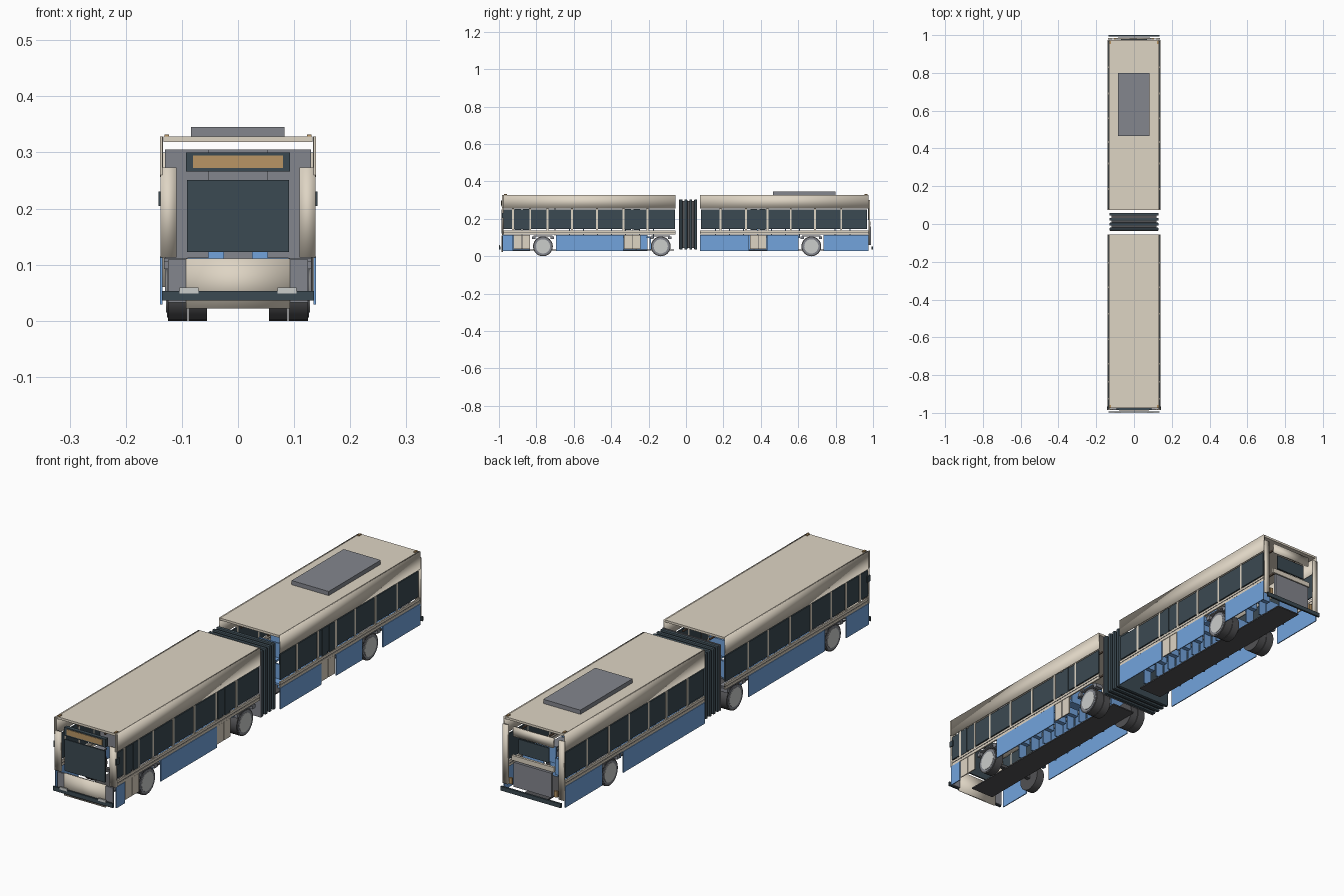
import bpy, bmesh
from math import pi

if "Cube" in bpy.data.objects:
    bpy.data.objects.remove(bpy.data.objects["Cube"])


def material(name, r, g, b):
    m = bpy.data.materials.new(name)
    m.use_nodes = True
    m.diffuse_color = (r, g, b, 1)
    node = next(n for n in m.node_tree.nodes if n.type == "BSDF_PRINCIPLED")
    node.inputs["Base Color"].default_value = (r, g, b, 1)
    return m


CREAM = material("cream paint", 0.73, 0.66, 0.55)
BLUE = material("blue paint", 0.17, 0.37, 0.72)
GLASS = material("dark slate glass", 0.044, 0.068, 0.084)
GREY = material("mid grey", 0.23, 0.24, 0.27)
RUBBER = material("charcoal rubber", 0.085, 0.085, 0.09)
HUB = material("light grey", 0.6, 0.61, 0.6)
AMBER = material("amber", 0.48, 0.3, 0.13)
BROWN = material("dark brown", 0.15, 0.1, 0.07)


def finish(name, bm, mat):
    mesh = bpy.data.meshes.new(name)
    bm.to_mesh(mesh)
    bm.free()
    mesh.materials.append(mat)
    obj = bpy.data.objects.new(name, mesh)
    bpy.context.collection.objects.link(obj)
    return obj


def box(name, mat, x, y, z, bevel=0, soft=False):
    """Box spanning the given (low, high) ranges."""
    bm = bmesh.new()
    bmesh.ops.create_cube(bm, size=1)
    for v in bm.verts:
        v.co = [sum(r) / 2 + c * (r[1] - r[0]) for r, c in zip((x, y, z), v.co)]
    for f in bm.faces:
        f.smooth = soft
    obj = finish(name, bm, mat)
    if bevel:
        mod = obj.modifiers.new("bevel", "BEVEL")
        mod.width = bevel
        mod.segments = 2


def both(name, mat, x, y, z, soft=False):
    """Matching boxes on the left and the right."""
    box("left_" + name, mat, x, y, z, soft=soft)
    box("right_" + name, mat, (-x[1], -x[0]), y, z, soft=soft)


def disc(name, mat, r, x, y, z):
    bm = bmesh.new()
    bmesh.ops.create_cone(bm, cap_ends=True, segments=24, radius1=r, radius2=r, depth=x[1] - x[0])
    for v in bm.verts:
        v.co = (sum(x) / 2 + v.co.z, y + v.co.x, z + v.co.y)
    obj = finish(name, bm, mat)
    bpy.context.view_layer.objects.active = obj
    obj.select_set(True)
    bpy.ops.object.shade_smooth_by_angle(angle=pi / 5)
    obj.select_set(False)


def side(name, mat, sign, depth, y, z):
    """Thin plate on one flank; depth is the outer face's distance from the centre."""
    x = sorted((sign * (depth - 0.004), sign * depth))
    box(name, mat, x, y, z)


# Roofs, cornices, body rails, floors and handrails of the two cars
CARS = {"front": (-0.975, -0.055), "rear": (0.075, 0.975)}
for car, span in CARS.items():
    box(car + "_roof", CREAM, (-0.133, 0.133), span, (0.319, 0.328))
    both(car + "_cornice", CREAM, (0.134, 0.139), span, (0.256, 0.328), soft=True)
    both(car + "_waist_rail", CREAM, (0.132, 0.138), span, (0.116, 0.126))
    both(car + "_waist_line", RUBBER, (0.132, 0.137), span, (0.127, 0.13))
    both(car + "_sill_rail", CREAM, (0.132, 0.138), span, (0.13, 0.139))
    box(car + "_aisle_floor", RUBBER, (-0.053, 0.053), (span[0] + 0.025, span[1] - 0.01), (0.031, 0.036))
    both(car + "_handrail", BROWN, (0.058, 0.064), (span[0] + 0.03, span[1] - 0.01), (0.294, 0.3))

# Side windows between cream pillars
PANES = {"front": (-0.982, -0.925, -0.835, -0.74, -0.61, -0.475, -0.335, -0.205, -0.055),
         "rear": (0.075, 0.185, 0.32, 0.435, 0.56, 0.69, 0.83, 0.972)}
for car, edges in PANES.items():
    for a, b in zip(edges, edges[1:]):
        both(car + "_window", GLASS, (0.131, 0.136), (a + 0.004, b - 0.004), (0.146, 0.25))
    for a in edges[1:-1]:
        both(car + "_window_pillar", CREAM, (0.131, 0.137), (a - 0.005, a + 0.005), (0.138, 0.256))

# Doors on the left flank
for y in (-0.877, -0.287, 0.386):
    for s in (-1, 1):
        leaf = sorted((y + s * 0.002, y + s * 0.044))
        side("door_leaf", CREAM, 1, 0.137, leaf, (0.04, 0.115))
        side("door_glass", GLASS, 1, 0.138, (leaf[0] + 0.004, leaf[1] - 0.004), (0.14, 0.252))
    side("door_gap", RUBBER, 1, 0.1345, (y - 0.002, y + 0.002), (0.04, 0.25))

# Blue skirts, broken by wheels and doors
LEFT_SKIRTS = ((-0.98, -0.925), (-0.695, -0.335), (0.075, 0.338), (0.434, 0.602), (0.735, 0.975))
RIGHT_SKIRTS = ((-0.98, -0.835), (-0.695, -0.205), (0.075, 0.602), (0.735, 0.975))
for sign, spans in ((1, LEFT_SKIRTS), (-1, RIGHT_SKIRTS)):
    for y in spans:
        side("skirt", BLUE, sign, 0.139, y, (0.029, 0.115))

# Wheels: single in front, twin behind, with stepped arches
for y, twin in ((-0.765, False), (-0.135, True), (0.67, True)):
    for s in (-1, 1):
        def across(a, b):
            return sorted((s * a, s * b))
        disc("tyre", RUBBER, 0.053, across(0.09, 0.125), y, 0.053)
        disc("wheel_rim", GREY, 0.047, across(0.12, 0.1265), y, 0.053)
        disc("hub_plate", HUB, 0.038, across(0.12, 0.128), y, 0.053)
        if twin:
            disc("inner_tyre", RUBBER, 0.053, across(0.055, 0.088), y, 0.053)
        box("wheel_arch_top", GREY, across(0.09, 0.132), (y - 0.05, y + 0.05), (0.107, 0.112))
        for e in (-1, 1):
            box("wheel_arch_shoulder", GREY, across(0.1, 0.132),
                sorted((y + e * 0.04, y + e * 0.058)), (0.092, 0.107))
    box("axle", RUBBER, (-0.1, 0.1), (y - 0.008, y + 0.008), (0.047, 0.06))

# Seat rows on blue plinths, behind a grey cab partition
ROWS = [-0.66 + 0.075 * i for i in range(7)] + [0.12 + 0.075 * i for i in range(7)] + [0.76, 0.84]
for y in ROWS:
    both("seat_cushion", BLUE, (0.025, 0.12), (y, y + 0.036), (0.098, 0.106))
    both("seat_back", BLUE, (0.025, 0.12), (y + 0.034, y + 0.04), (0.098, 0.165))
    both("seat_plinth", BLUE, (0.03, 0.065), (y + 0.016, y + 0.022), (0.036, 0.098))
both("cab_partition", GREY, (0.053, 0.13), (-0.702, -0.699), (0.112, 0.305))

# Bellows joint with grey bulkhead
box("bellows_core", RUBBER, (-0.12, 0.12), (-0.025, 0.055), (0.043, 0.296))
for i in range(4):
    y = -0.034 + i * 0.026
    box("bellows_rib", GLASS, (-0.13, 0.13), (y, y + 0.015), (0.035, 0.304), bevel=0.004)
box("front_bulkhead", GREY, (-0.13, 0.13), (-0.038, -0.035), (0.036, 0.305))

# Front face
both("front_corner_pillar", CREAM, (0.11, 0.138), (-0.984, -0.976), (0.113, 0.273), soft=True)
both("front_upper_post", CREAM, (0.135, 0.139), (-0.985, -0.975), (0.26, 0.328))
box("windscreen", GLASS, (-0.091, 0.091), (-0.986, -0.98), (0.123, 0.251))
box("destination_box", GLASS, (-0.093, 0.093), (-0.986, -0.97), (0.266, 0.3))
box("destination_display", AMBER, (-0.08, 0.08), (-0.988, -0.985), (0.272, 0.295))
box("front_panel", CREAM, (-0.093, 0.093), (-0.986, -0.978), (0.022, 0.111), soft=True)
both("headlight_panel", GREY, (0.093, 0.125), (-0.984, -0.977), (0.033, 0.109))
box("front_bumper", GLASS, (-0.135, 0.135), (-0.999, -0.992), (0.036, 0.053))
both("headlight", HUB, (0.07, 0.104), (-1, -0.994), (0.049, 0.059))
both("side_mirror", GLASS, (0.137, 0.142), (-0.984, -0.965), (0.205, 0.23))

# Rear face
both("rear_corner_pillar", CREAM, (0.115, 0.138), (0.976, 0.984), (0.06, 0.3), soft=True)
box("rear_header", CREAM, (-0.09, 0.09), (0.976, 0.984), (0.262, 0.3), soft=True)
box("rear_window", GLASS, (-0.068, 0.068), (0.974, 0.98), (0.195, 0.255))
box("rear_shelf", CREAM, (-0.095, 0.095), (0.976, 0.986), (0.165, 0.185))
box("engine_hatch", GREY, (-0.085, 0.085), (0.976, 0.988), (0.06, 0.16))
both("tail_lamp", AMBER, (0.095, 0.108), (0.976, 0.984), (0.065, 0.09))
box("rear_bumper", GLASS, (-0.135, 0.135), (0.992, 1), (0.036, 0.053))

# Roof equipment
box("air_conditioner", GREY, (-0.084, 0.083), (0.465, 0.8), (0.328, 0.345))
for y in (-0.965, 0.962):
    both("marker_lamp", AMBER, (0.123, 0.131), (y - 0.008, y + 0.008), (0.326, 0.332))
